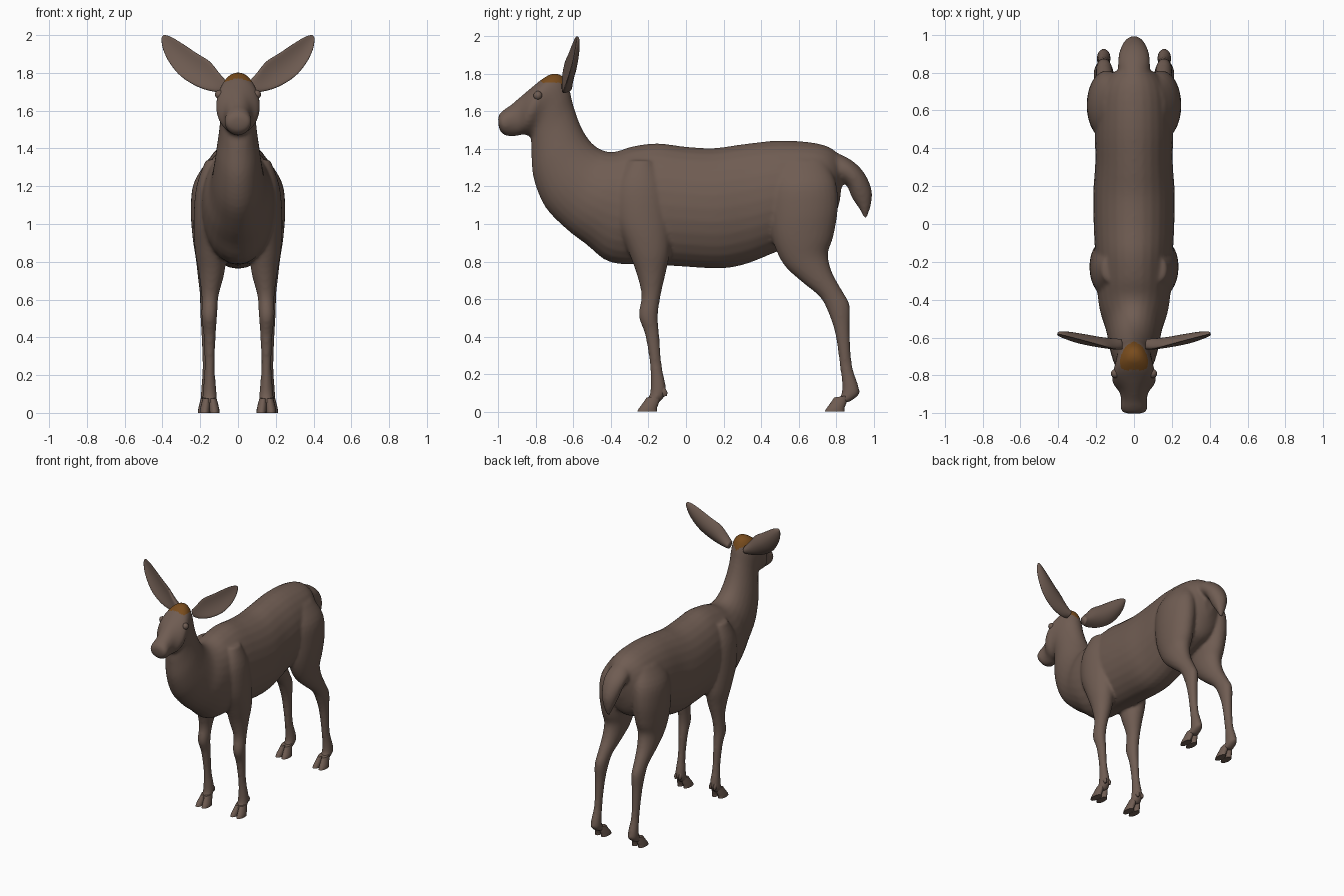
import bpy, bmesh, math
from mathutils import Vector


def material(name, rgb):
    m = bpy.data.materials.new(name)
    m.diffuse_color = (*rgb, 1)
    return m


COAT = material("brown coat", (0.16, 0.108, 0.085))
CROWN = material("orange crown", (0.19, 0.072, 0.012))


def spline(rows, steps):
    """Smooth interpolation through rows of numbers."""
    out = []
    for i in range(len(rows) - 1):
        p = [rows[max(0, min(len(rows) - 1, i + k))] for k in (-1, 0, 1, 2)]
        for s in range(steps):
            t = s / steps
            out.append([0.5 * (2 * b + (c - a) * t + (2 * a - 5 * b + 4 * c - d) * t * t
                               + (3 * b - a - 3 * c + d) * t ** 3) for a, b, c, d in zip(*p)])
    return out + [list(rows[-1])]


def loft(bm, rings):
    """Skin closed rings of points and cap both ends."""
    vs = [[bm.verts.new(p) for p in r] for r in rings]
    n = len(vs[0])
    for a, b in zip(vs, vs[1:]):
        for i in range(n):
            bm.faces.new((a[i], a[(i + 1) % n], b[(i + 1) % n], b[i]))
    bm.faces.new(vs[0])
    bm.faces.new(vs[-1][::-1])


def side_loft(bm, rows, sign=1, steps=4, n=28):
    """Rows: centre x, half width, then two opposite outline points (y, z)."""
    rings = []
    for x, w, y1, z1, y2, z2 in spline(rows, steps):
        ring = []
        for i in range(n):
            a = 2 * math.pi * i / n
            c, s = math.cos(a), math.sin(a)
            ring.append((sign * (x + w * s), (y1 + y2) / 2 + c * (y1 - y2) / 2,
                         (z1 + z2) / 2 + c * (z1 - z2) / 2))
        rings.append(ring)
    loft(bm, rings)


def finish(bm, name):
    bmesh.ops.recalc_face_normals(bm, faces=bm.faces)
    me = bpy.data.meshes.new(name)
    bm.to_mesh(me)
    bm.free()
    ob = bpy.data.objects.new(name, me)
    bpy.context.collection.objects.link(ob)
    me.materials.append(COAT)
    bpy.ops.object.select_all(action='DESELECT')
    ob.select_set(True)
    bpy.context.view_layer.objects.active = ob
    bpy.ops.object.shade_smooth()
    return ob


# rump, trunk, neck and head
torso = [
    (0, .04, .84, 1.30, .82, 1.12), (0, .13, .80, 1.385, .77, 0.98),
    (0, .19, .70, 1.43, .68, .92), (0, .205, .50, 1.445, .48, .85),
    (0, .205, .30, 1.425, .33, .79), (0, .215, .15, 1.405, .19, .763),
    (0, .213, 0, 1.412, 0, .772), (0, .205, -.15, 1.43, -.18, .783),
    (0, .195, -.28, 1.415, -.40, .795), (0, .18, -.38, 1.385, -.53, .89),
    (0, .15, -.45, 1.395, -.64, .975), (0, .132, -.51, 1.44, -.75, 1.09),
    (0, .115, -.56, 1.52, -.812, 1.24), (0, .098, -.60, 1.63, -.825, 1.38),
    (0, .096, -.625, 1.73, -.826, 1.45), (0, .10, -.66, 1.79, -.832, 1.465),
    (0, .108, -.71, 1.803, -.84, 1.47), (0, .117, -.765, 1.775, -.855, 1.475),
    (0, .108, -.815, 1.735, -.875, 1.477), (0, .077, -.875, 1.685, -.90, 1.47),
    (0, .068, -.93, 1.638, -.93, 1.468), (0, .072, -.97, 1.61, -.965, 1.473),
    (0, .060, -.996, 1.585, -.99, 1.495), (0, .03, -1.002, 1.56, -1.0, 1.525)]
tail = [
    (0, .08, .78, 1.39, .76, 1.22), (0, .085, .875, 1.345, .82, 1.23),
    (0, .078, .945, 1.28, .86, 1.20), (0, .06, .988, 1.19, .885, 1.14),
    (0, .036, .988, 1.11, .925, 1.08), (0, .012, .965, 1.035, .95, 1.03)]
fore_leg = [
    (.13, .04, -.30, 1.34, -.18, 1.34), (.145, .075, -.37, 1.20, -.12, 1.20),
    (.15, .085, -.37, 1.02, -.09, 1.02), (.145, .083, -.31, .86, -.085, .86),
    (.14, .068, -.265, .74, -.108, .74), (.148, .045, -.237, .62, -.135, .62),
    (.152, .041, -.252, .51, -.15, .51), (.15, .032, -.218, .41, -.143, .41),
    (.15, .026, -.192, .25, -.13, .25), (.15, .034, -.188, .14, -.108, .135),
    (.15, .038, -.195, .085, -.112, .085), (.15, .036, -.22, .05, -.145, .045)]
hind_leg = [
    (.11, .05, .50, 1.34, .74, 1.34), (.135, .10, .45, 1.21, .80, 1.22),
    (.145, .105, .445, 1.06, .81, 1.08), (.145, .095, .46, .92, .785, .93),
    (.145, .078, .52, .785, .757, .84), (.15, .062, .62, .69, .78, .74),
    (.155, .047, .715, .61, .835, .64), (.158, .042, .762, .52, .873, .565),
    (.16, .034, .797, .41, .873, .43), (.16, .027, .82, .25, .885, .25),
    (.16, .034, .833, .14, .92, .135), (.16, .037, .825, .085, .922, .09),
    (.16, .035, .795, .05, .87, .05)]

bm = bmesh.new()
side_loft(bm, torso)
side_loft(bm, tail)
for sign in (1, -1):
    side_loft(bm, fore_leg, sign)
    side_loft(bm, hind_leg, sign)
body = finish(bm, "body")

# blend trunk and limbs into one skin
rm = body.modifiers.new("blend", 'REMESH')
rm.mode = 'VOXEL'
rm.voxel_size = 0.011
sm = body.modifiers.new("soften", 'SMOOTH')
sm.factor, sm.iterations = 0.5, 5
for name in ("blend", "soften"):
    bpy.ops.object.modifier_apply(modifier=name)
bpy.ops.object.shade_smooth()

# crown patch between the ears
body.data.materials.clear()
body.data.materials.append(COAT)
body.data.materials.append(CROWN)
for f in body.data.polygons:
    x, y, z = f.center
    f.material_index = int(abs(x) < .075 and -.77 < y < -.6 and z > 1.715 + .6 * abs(x))

# cloven hooves, two toes each
for label, cx, y0 in (("fore", .15, -.26), ("hind", .16, .74)):
    for side, sign in (("left", 1), ("right", -1)):
        bm = bmesh.new()
        for k in (-1, 1):
            side_loft(bm, [
                (cx + k * .017, .019, y0 + .05, .075, y0 + .125, .085),
                (cx + k * .021, .024, y0 + .03, .045, y0 + .115, .045),
                (cx + k * .025, .026, y0 + .01, .018, y0 + .105, .018),
                (cx + k * .026, .026, y0, 0, y0 + .105, 0)], sign, 3, 16)
            # dew claw
            side_loft(bm, [
                (cx + k * .016, .010, y0 + .10, .125, y0 + .145, .13),
                (cx + k * .018, .012, y0 + .12, .10, y0 + .16, .105),
                (cx + k * .018, .006, y0 + .14, .08, y0 + .158, .083)], sign, 3, 12)
        finish(bm, f"{label}_hoof_{side}")
        bpy.ops.object.shade_smooth_by_angle(angle=math.radians(40))

# ears: front outline (x, z) pairs for upper and lower edge, depth y, thickness
ear = [(.06, 1.755, .075, 1.70, -.635, .028), (.10, 1.80, .125, 1.70, -.632, .028),
       (.15, 1.86, .21, 1.725, -.618, .022), (.22, 1.905, .30, 1.78, -.60, .018),
       (.295, 1.955, .36, 1.85, -.585, .014), (.35, 1.988, .395, 1.92, -.578, .011),
       (.385, 2.0, .405, 1.97, -.577, .008), (.398, 1.997, .404, 1.988, -.577, .004)]
for side, sign in (("left", 1), ("right", -1)):
    bm = bmesh.new()
    rings = []
    for x1, z1, x2, z2, y, t in spline(ear, 4):
        half = math.hypot(x1 - x2, z1 - z2) / 2
        ring = []
        for i in range(24):
            a = 2 * math.pi * i / 24
            c, s = math.cos(a), math.sin(a)
            ring.append((sign * ((x1 + x2) / 2 + c * (x1 - x2) / 2),
                         y + t * s - .35 * half * c * c,
                         (z1 + z2) / 2 + c * (z1 - z2) / 2))
        rings.append(ring)
    loft(bm, rings)
    finish(bm, f"ear_{side}")

# eyes
for side, sign in (("left", 1), ("right", -1)):
    bm = bmesh.new()
    bmesh.ops.create_uvsphere(bm, u_segments=16, v_segments=10, radius=.024)
    bmesh.ops.translate(bm, verts=bm.verts, vec=Vector((sign * .098, -.79, 1.685)))
    finish(bm, f"eye_{side}")
